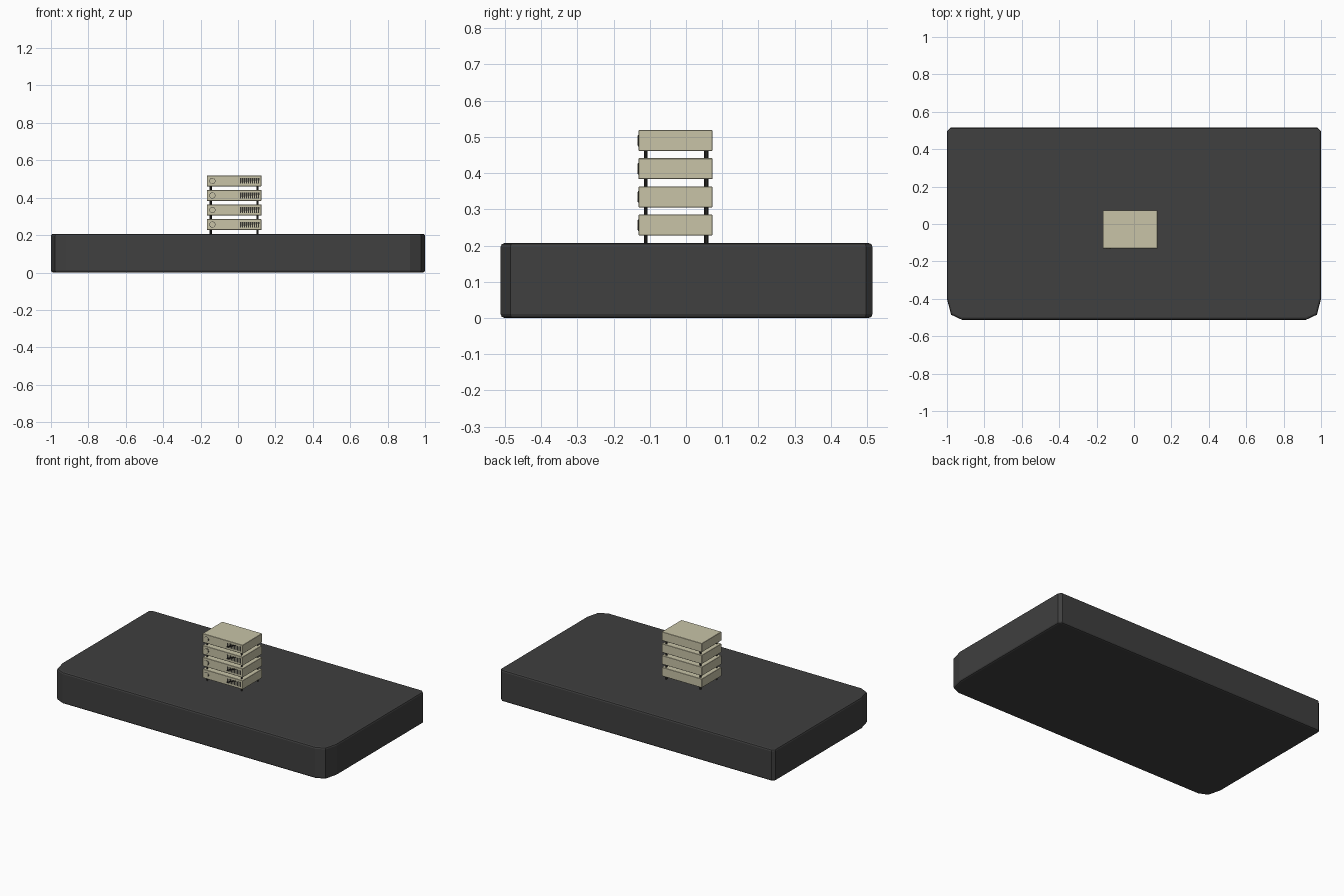
import bpy, bmesh, math
from mathutils import Matrix

if "Cube" in bpy.data.objects:
    bpy.data.objects.remove(bpy.data.objects["Cube"])


def material(name, rgb):
    m = bpy.data.materials.new(name)
    m.diffuse_color = (*rgb, 1)
    m.use_nodes = True
    m.node_tree.nodes["Principled BSDF"].inputs["Base Color"].default_value = m.diffuse_color
    return m


CHARCOAL = material("charcoal", (0.05, 0.05, 0.05))
BEIGE = material("beige", (0.58, 0.55, 0.39))
DARK = material("dark_grey", (0.035, 0.034, 0.03))


def finish(name, bm, mat):
    bmesh.ops.recalc_face_normals(bm, faces=bm.faces)
    me = bpy.data.meshes.new(name)
    bm.to_mesh(me)
    bm.free()
    me.materials.append(mat)
    ob = bpy.data.objects.new(name, me)
    bpy.context.collection.objects.link(ob)
    return ob


def add_prism(bm, pts, axis, a, b):
    """Extrude a closed outline along z or y from a to b."""
    def place(p, d):
        return (p[0], p[1], d) if axis == "z" else (p[0], d, p[1])
    lo = [bm.verts.new(place(p, a)) for p in pts]
    hi = [bm.verts.new(place(p, b)) for p in pts]
    bm.faces.new(lo)
    bm.faces.new(hi)
    n = len(pts)
    for i in range(n):
        j = (i + 1) % n
        bm.faces.new((lo[i], lo[j], hi[j], hi[i]))


# Base slab: wide chamfered corners at the front, small ones at the back
outline = [(-0.92, -0.512), (0.92, -0.512), (0.978, -0.485), (1.0, -0.40),
           (1.0, 0.497), (0.982, 0.515), (-0.982, 0.515), (-1.0, 0.497),
           (-1.0, -0.40), (-0.978, -0.485)]
bm = bmesh.new()
add_prism(bm, outline, "z", 0.0, 0.207)
rim = [e for e in bm.edges if abs(e.verts[0].co.z - e.verts[1].co.z) < 1e-5]
bmesh.ops.bevel(bm, geom=rim, offset=0.011, segments=2, profile=0.5, affect="EDGES")
finish("base_slab", bm, CHARCOAL)

# Stacked units
X0, X1, Y0, Y1 = -0.166, 0.125, -0.131, 0.073
CX, CY = (X0 + X1) / 2, (Y0 + Y1) / 2
H, PITCH, Z0 = 0.058, 0.0778, 0.2275

for k in range(4):
    z = Z0 + k * PITCH
    zc = z + H / 2
    # Casing
    bm = bmesh.new()
    bmesh.ops.create_cube(bm, size=1, matrix=Matrix.Translation((CX, CY, zc))
                          @ Matrix.Diagonal((X1 - X0, Y1 - Y0, H, 1)))
    bmesh.ops.bevel(bm, geom=bm.edges[:], offset=0.0015, segments=1, affect="EDGES")
    finish(f"unit_casing_{k + 1}", bm, BEIGE)

    # Round button with a thin dark surround
    for part, r, depth, mat in (("surround", 0.0165, 0.001, DARK),
                                ("button", 0.0145, 0.003, BEIGE)):
        bm = bmesh.new()
        pts = [(-0.137 + r * math.cos(math.pi * (i + 0.5) / 6),
                zc + r * math.sin(math.pi * (i + 0.5) / 6)) for i in range(12)]
        add_prism(bm, pts, "y", Y0 - depth, Y0 + 0.001)
        finish(f"unit_{part}_{k + 1}", bm, mat)

    # Vent: row of slanted dark slots
    bm = bmesh.new()
    for i in range(10):
        x = 0.014 + i * 0.0106
        add_prism(bm, [(x - 0.004, zc - 0.015), (x + 0.003, zc - 0.015),
                       (x + 0.005, zc + 0.015), (x - 0.002, zc + 0.015)],
                  "y", Y0 - 0.001, Y0 + 0.001)
    finish(f"unit_vent_{k + 1}", bm, DARK)

    # Feet under each unit, the rear pair slightly thicker
    bm = bmesh.new()
    for x in (-0.146, 0.104):
        for y, r in ((-0.111, 0.0045), (0.056, 0.006)):
            bmesh.ops.create_cone(bm, cap_ends=True, segments=10, radius1=r, radius2=r,
                                  depth=0.025,
                                  matrix=Matrix.Translation((x, y, z - 0.0105)))
    finish(f"unit_feet_{k + 1}", bm, DARK)
